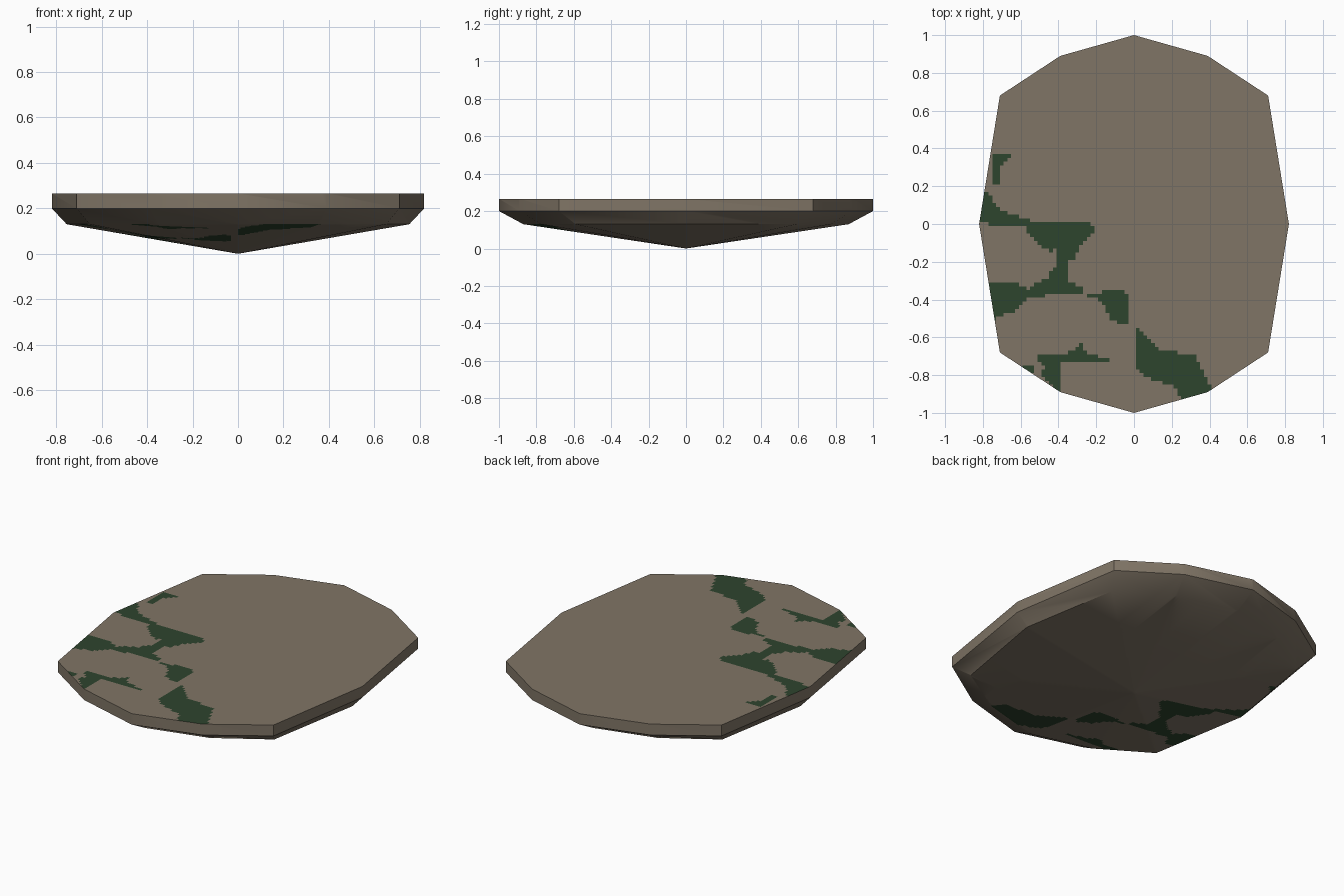
import bpy, bmesh, math
from mathutils import Vector

if "Cube" in bpy.data.objects:
    bpy.data.objects.remove(bpy.data.objects["Cube"])


def material(name, rgb):
    m = bpy.data.materials.new(name)
    m.diffuse_color = (*rgb, 1)
    m.use_nodes = True
    m.node_tree.nodes["Principled BSDF"].inputs["Base Color"].default_value = m.diffuse_color
    return m


# Moss patch outlines, seen from above
MOSS = [
    # branch along the left rim to the centre
    [(-.84, .02), (-.76, 0), (-.58, 0), (-.56, -.06), (-.47, -.14), (-.4, -.14),
     (-.36, -.15), (-.33, -.2), (-.29, -.12), (-.2, -.03), (-.23, 0), (-.5, 0.005),
     (-.58, .03), (-.68, .06), (-.74, .11), (-.77, .18), (-.84, .18)],
    # stem down to the left edge
    [(-.4, -.13), (-.4, -.2), (-.46, -.28), (-.56, -.345), (-.62, -.31), (-.8, -.3),
     (-.8, -.5), (-.72, -.5), (-.68, -.47), (-.62, -.46), (-.55, -.39), (-.4, -.37),
     (-.26, -.36), (-.27, -.34), (-.36, -.29), (-.34, -.14)],
    # middle island
    [(-.27, -.37), (-.17, -.36), (-.06, -.35), (-.02, -.4), (-.02, -.53),
     (-.06, -.54), (-.13, -.5), (-.17, -.41)],
    # front branch
    [(0, -.54), (0, -.73), (.04, -.79), (.1, -.83), (.2, -.85), (.28, -.95),
     (.44, -.95), (.4, -.85), (.36, -.77), (.32, -.69), (.13, -.67), (.06, -.58)],
    # front left patch
    [(-.51, -.73), (-.5, -.7), (-.37, -.69), (-.28, -.64), (-.25, -.69), (-.14, -.71),
     (-.14, -.73), (-.39, -.73), (-.39, -.92), (-.42, -.88), (-.45, -.84), (-.5, -.8),
     (-.46, -.75)],
    # small specks
    [(-.75, .2), (-.75, .38), (-.63, .375), (-.7, .31), (-.72, .21)],
    [(-.6, -.74), (-.53, -.755), (-.55, -.82)],
]


def inside(px, py, poly):
    hit = False
    for (x1, y1), (x2, y2) in zip(poly, poly[1:] + poly[:1]):
        if (y1 > py) != (y2 > py) and px < x1 + (py - y1) * (x2 - x1) / (y2 - y1):
            hit = not hit
    return hit


# Outline: one quarter mirrored into a twelve-sided oval
right = [(0, 1), (.39, .89), (.71, .68), (.82, 0), (.71, -.68), (.39, -.89), (0, -1)]
outline = right[::-1] + [(-x, y) for x, y in right[1:-1]]

# Slab: top face, upright rim, bevel, shallow cone underneath
bm = bmesh.new()
rings = [[bm.verts.new((x * sx, y * sy, z)) for x, y in outline]
         for sx, sy, z in ((.92, .87, .13), (1, 1, .2), (1, 1, .265))]
n = len(outline)
for lo, hi in zip(rings, rings[1:]):
    for i in range(n):
        j = (i + 1) % n
        bm.faces.new((lo[i], lo[j], hi[j], hi[i]))
bm.faces.new(rings[-1])
tip = bm.verts.new((0, 0, 0))
for i in range(n):
    bm.faces.new((tip, rings[0][(i + 1) % n], rings[0][i]))
bmesh.ops.recalc_face_normals(bm, faces=bm.faces)

# Fine cuts on the top and underside so moss can be coloured by face
STEP = .02
for axis, start, stop in ((0, -.82, .46), (1, -1.0, .4)):
    for k in range(int((stop - start) / STEP)):
        co, no = Vector((0, 0, 0)), Vector((0, 0, 0))
        co[axis], no[axis] = start + (k + .5) * STEP, 1
        flat = [f for f in bm.faces if abs(f.normal.z) > .9]
        geom = list({e for f in flat for e in f.edges}) + flat + \
            list({v for f in flat for v in f.verts})
        bmesh.ops.bisect_plane(bm, geom=geom, plane_co=co, plane_no=no, dist=1e-5)
bm.normal_update()
for f in bm.faces:
    c = f.calc_center_median()
    f.material_index = int(abs(f.normal.z) > .9 and any(inside(c.x, c.y, p) for p in MOSS))

mesh = bpy.data.meshes.new("stone_slab")
bm.to_mesh(mesh)
bm.free()
mesh.materials.append(material("stone brown", (.216, .178, .133)))
mesh.materials.append(material("moss green", (.027, .058, .027)))
slab = bpy.data.objects.new("stone_slab", mesh)
bpy.context.collection.objects.link(slab)
bpy.context.view_layer.objects.active = slab
slab.select_set(True)
bpy.ops.object.shade_smooth_by_angle(angle=math.radians(35))
